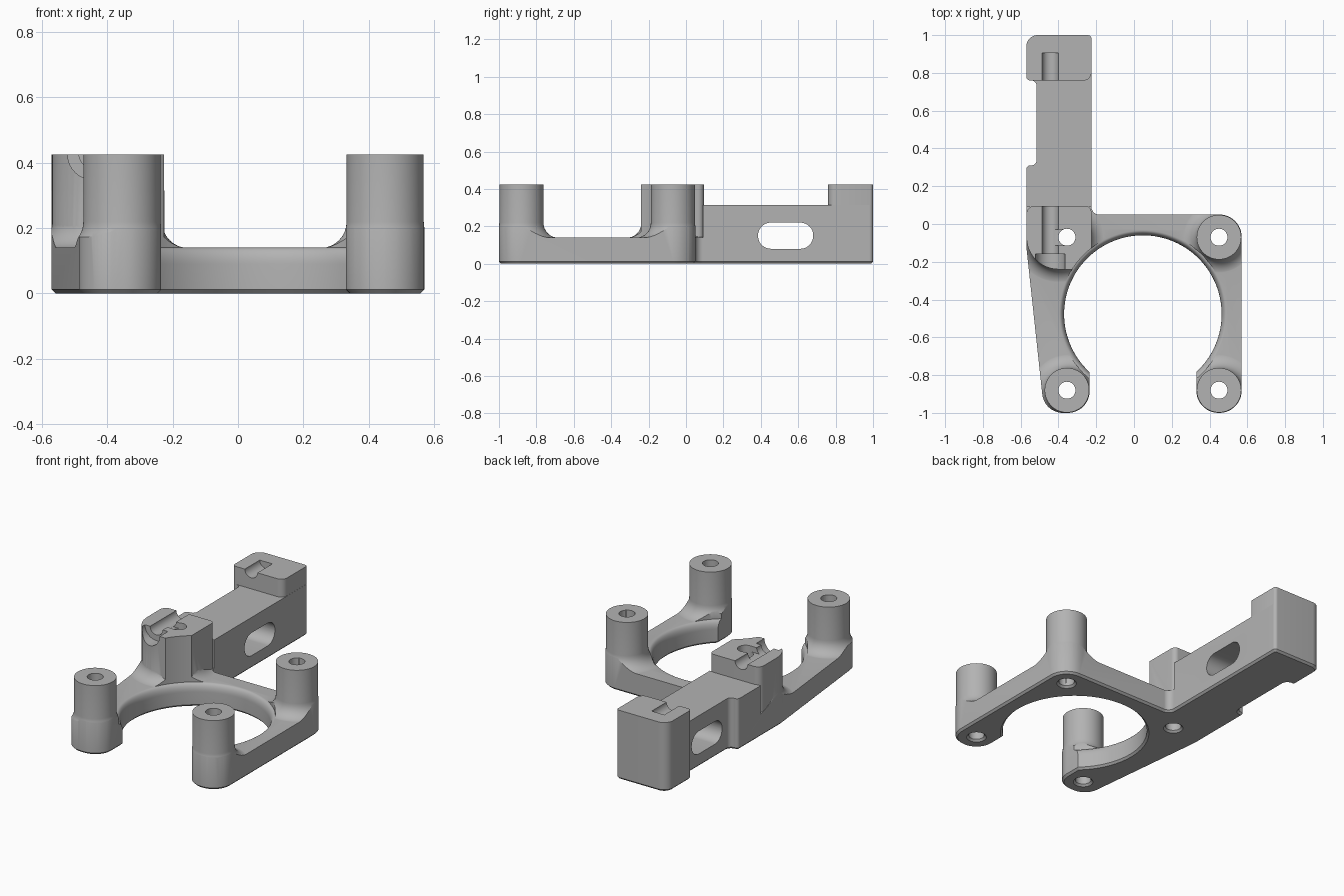
import bpy, bmesh, math
from mathutils import Vector, Matrix

cube = bpy.data.objects.get("Cube")
if cube:
    bpy.data.objects.remove(cube, do_unlink=True)

grey = bpy.data.materials.new("plain grey")
grey.use_nodes = True
grey.diffuse_color = (0.45, 0.45, 0.45, 1)
grey.node_tree.nodes["Principled BSDF"].inputs["Base Color"].default_value = grey.diffuse_color

TOP, FRAME, BAR, CHAMFER = 0.425, 0.14, 0.315, 0.012
POST_R, FLARE, HOLE_R = 0.118, 0.08, 0.045
BORE_R, RIM_R = 0.417, 0.443
BORE = (0.047, -0.477)
POSTS = [(0.45, -0.07), (-0.355, -0.88), (0.45, -0.88)]
BLOCK_HOLE = (-0.355, -0.07)


def make(name, bm, matrix):
    bmesh.ops.recalc_face_normals(bm, faces=bm.faces[:])
    bm.transform(matrix)
    mesh = bpy.data.meshes.new(name)
    bm.to_mesh(mesh)
    bm.free()
    mesh.materials.append(grey)
    obj = bpy.data.objects.new(name, mesh)
    bpy.context.scene.collection.objects.link(obj)
    return obj


def rounded(corners, steps=12):
    """Polygon with each (x, y, radius) corner rounded."""
    out = []
    for i, (x, y, r) in enumerate(corners):
        p = Vector((x, y))
        if r == 0:
            out.append(p)
            continue
        a = (Vector(corners[i - 1][:2]) - p).normalized()
        b = (Vector(corners[(i + 1) % len(corners)][:2]) - p).normalized()
        half = math.acos(a.dot(b)) / 2
        sweep = math.pi - 2 * half
        centre = p + (a + b).normalized() * (r / math.sin(half))
        start = p + a * (r / math.tan(half)) - centre
        end = p + b * (r / math.tan(half)) - centre
        for k in range(steps + 1):
            t = sweep * k / steps
            out.append(centre + (start * math.sin(sweep - t) + end * math.sin(t)) / math.sin(sweep))
    return out


def prism(name, corners, z0, z1, chamfer=0, matrix=Matrix()):
    bm = bmesh.new()
    pts = rounded(corners)
    low = [bm.verts.new((p.x, p.y, z0)) for p in pts]
    high = [bm.verts.new((p.x, p.y, z1)) for p in pts]
    base = bm.faces.new(low[::-1])
    bm.faces.new(high)
    for i in range(len(pts)):
        bm.faces.new((low[i - 1], low[i], high[i], high[i - 1]))
    bmesh.ops.recalc_face_normals(bm, faces=bm.faces[:])
    if chamfer:
        bmesh.ops.bevel(bm, geom=base.edges[:], offset=chamfer, segments=1, affect='EDGES')
    return make(name, bm, matrix)


def lathe(name, profile, centre=(0, 0), steps=64, turn=Matrix()):
    """Closed solid of revolution; the profile starts and ends on the axis."""
    bm = bmesh.new()
    bottom, top = (bm.verts.new((0, 0, profile[i][1])) for i in (0, -1))
    angles = [math.tau * k / steps for k in range(steps)]
    rings = [[bm.verts.new((r * math.cos(a), r * math.sin(a), z)) for a in angles]
             for r, z in profile[1:-1]]
    for i in range(steps):
        bm.faces.new((bottom, rings[0][i], rings[0][i - 1]))
        bm.faces.new((top, rings[-1][i - 1], rings[-1][i]))
        for lower, upper in zip(rings, rings[1:]):
            bm.faces.new((lower[i - 1], lower[i], upper[i], upper[i - 1]))
    return make(name, bm, Matrix.Translation((*centre, 0)) @ turn)


def combine(target, other, op):
    mod = target.modifiers.new("combine", 'BOOLEAN')
    mod.operation, mod.solver, mod.object = op, 'EXACT', other
    bpy.ops.object.select_all(action='DESELECT')
    bpy.context.view_layer.objects.active = target
    target.select_set(True)
    bpy.ops.object.modifier_apply(modifier=mod.name)
    bpy.data.objects.remove(other, do_unlink=True)


def flared(name, centre, r, top):
    """Round post with a concave foot blending into the frame."""
    arc = [math.pi / 2 * k / 8 for k in range(9)]
    foot = [(r + FLARE * (1 - math.sin(a)), FRAME - 0.001 + FLARE * (1 - math.cos(a))) for a in arc]
    return lathe(name, [(0, -0.05), (r + FLARE, -0.05)] + foot + [(r, top), (0, top)], centre)


def box(name, x0, x1, y0, y1, z0, z1):
    return prism(name, [(x0, y0, 0), (x1, y0, 0), (x1, y1, 0), (x0, y1, 0)], z0, z1)


# Whole outline seen from above, with a chamfered bottom edge
bracket = prism("mounting_bracket", [
    (-0.475, -1, 0.11), (-0.235, -1, 0.115), (-0.235, -0.6, 0), (0.33, -0.6, 0),
    (0.33, -1, 0.118), (0.57, -1, 0.118), (0.57, 0.05, 0.118), (-0.225, 0.05, 0.04),
    (-0.225, 1, 0.02), (-0.57, 1, 0.06), (-0.57, 0.76, 0.02), (-0.515, 0.76, 0.03),
    (-0.515, 0.31, 0.03), (-0.57, 0.31, 0.02), (-0.57, -0.12, 0)], 0, 0.6, CHAMFER)

# Heights: low frame, bar, end block, clamp block and posts
heights = box("heights", -0.8, 0.8, -1.2, 1.2, -0.1, FRAME)
parts = [
    box("bar", -0.65, -0.2, 0.09, 1.05, -0.06, BAR),
    prism("end_block", [(-0.7, 0.76, 0), (-0.226, 0.76, 0.04), (-0.226, 1.1, 0),
                        (-0.7, 1.1, 0)], -0.07, TOP),
    flared("block_foot", (-0.4, -0.07), 0.168, FRAME + FLARE + 0.005),
    prism("clamp_block", [(-0.569, -0.24, 0.17), (-0.226, -0.24, 0.105),
                          (-0.226, 0.095, 0.03), (-0.569, 0.095, 0.04)], -0.08, TOP),
] + [flared("post", p, POST_R, TOP) for p in POSTS]
for part in parts:
    combine(heights, part, 'UNION')
combine(bracket, heights, 'INTERSECT')

# Large bore with a rounded upper rim
w, h = RIM_R - BORE_R, 0.05
rim = [(BORE_R + w * (1 - math.cos(a)), FRAME - h + h * math.sin(a))
       for a in (math.pi / 2 * k / 8 for k in range(9))]
combine(bracket, lathe("bore", [(0, -0.1), (BORE_R + CHAMFER, -0.1), (BORE_R + CHAMFER, 0),
                                (BORE_R, CHAMFER)] + rim + [(RIM_R, 0.7), (0, 0.7)],
                       BORE, 128), 'DIFFERENCE')

# Screw holes
for p in POSTS + [BLOCK_HOLE]:
    hole = lathe("hole", [(0, -0.1), (HOLE_R + CHAMFER, -0.1), (HOLE_R + CHAMFER, 0),
                          (HOLE_R, CHAMFER), (HOLE_R, 0.7), (0, 0.7)], p, 32)
    combine(bracket, hole, 'DIFFERENCE')

# Rod groove, its wider front seat, and the small notch by the screw
lying = Matrix.Translation((-0.443, 0, TOP + 0.001)) @ Matrix.Rotation(-math.pi / 2, 4, 'X')
for r, y0, y1 in [(0.043, -0.3, 0.905), (0.078, -0.35, -0.16)]:
    groove = lathe("groove", [(0, y0), (r, y0), (r, y1), (0, y1)], steps=40, turn=lying)
    combine(bracket, groove, 'DIFFERENCE')
combine(bracket, box("notch", -0.42, -0.355, -0.115, -0.03, TOP - 0.035, 0.6), 'DIFFERENCE')

# Rounded slot through the side of the bar
sideways = Matrix(((0, 0, 1, 0), (1, 0, 0, 0), (0, 1, 0, 0), (0, 0, 0, 1)))
combine(bracket, prism("slot", [(0.385, 0.08, 0.069), (0.68, 0.08, 0.069), (0.68, 0.22, 0.069),
                                (0.385, 0.22, 0.069)], -0.8, 0, matrix=sideways), 'DIFFERENCE')

bpy.context.view_layer.objects.active = bracket
bracket.select_set(True)
bpy.ops.object.shade_smooth_by_angle(angle=math.radians(30))
